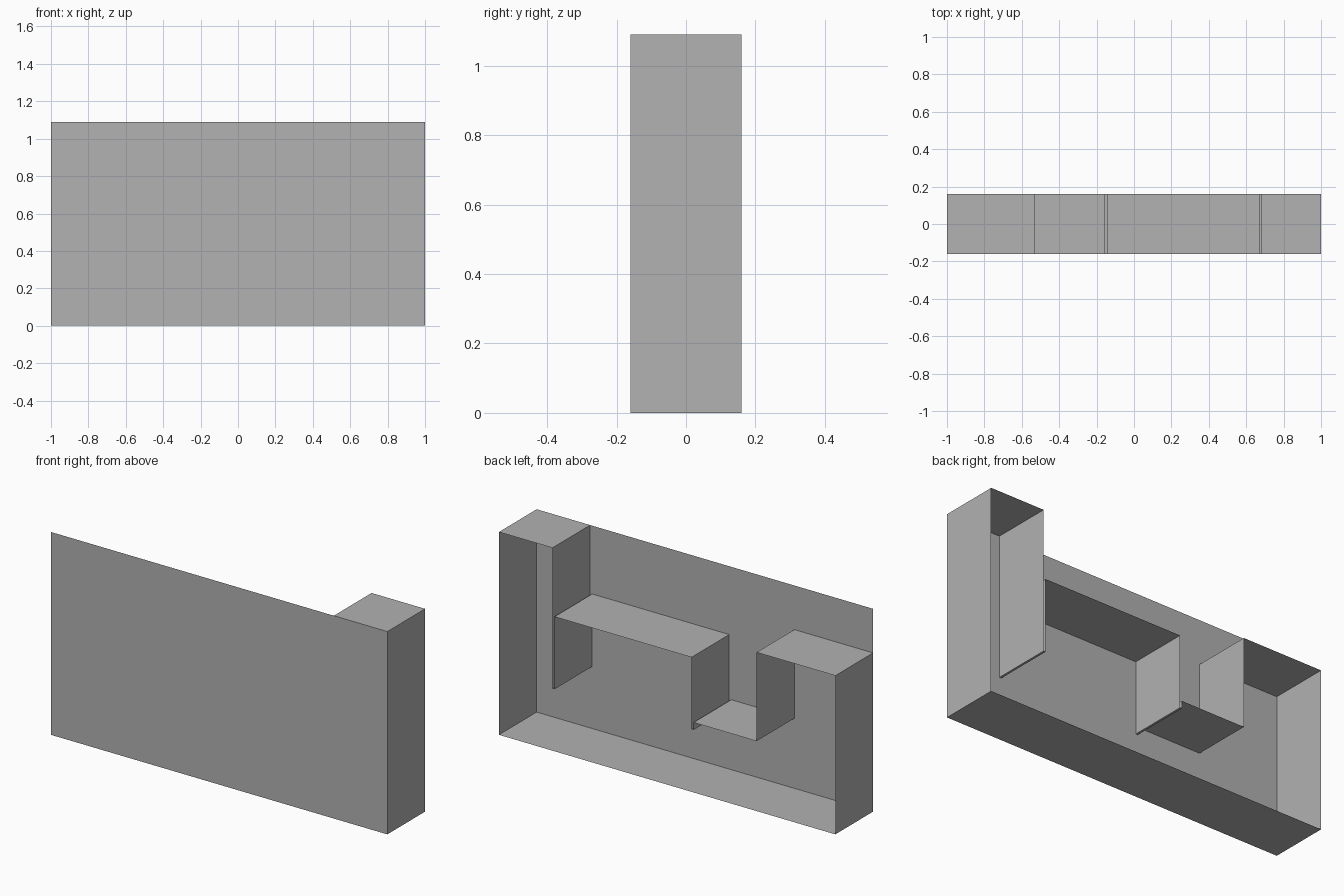
import bpy
import bmesh

cube = bpy.data.objects.get("Cube")
if cube:
    bpy.data.objects.remove(cube, do_unlink=True)

HALF_DEPTH = 0.16
HEIGHT = 1.09

grey = bpy.data.materials.new("plain grey")
grey.use_nodes = True
colour = (0.445, 0.445, 0.445, 1)
grey.diffuse_color = colour
grey.node_tree.nodes["Principled BSDF"].inputs["Base Color"].default_value = colour


def finish(name, bm):
    mesh = bpy.data.meshes.new(name)
    bm.to_mesh(mesh)
    bm.free()
    mesh.materials.append(grey)
    obj = bpy.data.objects.new(name, mesh)
    bpy.context.collection.objects.link(obj)
    return obj


def ribbon(name, profile):
    """Sweep an x-z profile from front to back as a thin open sheet."""
    bm = bmesh.new()
    front = [bm.verts.new((x, -HALF_DEPTH, z)) for x, z in profile]
    back = [bm.verts.new((x, HALF_DEPTH, z)) for x, z in profile]
    for i in range(len(profile) - 1):
        bm.faces.new((front[i], back[i], back[i + 1], front[i + 1]))
    return finish(name, bm)


# Full rectangular front panel
bm = bmesh.new()
corners = [(-1, 0), (1, 0), (1, HEIGHT), (-1, HEIGHT)]
bm.faces.new([bm.verts.new((x, -HALF_DEPTH, z)) for x, z in corners])
finish("front_panel", bm)

# Stepped sheet: tall pier, narrow drop, raised shelf, low shelf, end block
ribbon("stepped_shell", [
    (1, 0), (1, HEIGHT), (0.682, HEIGHT), (0.682, 0.333),
    (0.67, 0.333), (0.67, 0.723), (-0.145, 0.723), (-0.145, 0.336),
    (-0.157, 0.336), (-0.157, 0.376), (-0.532, 0.376), (-0.532, 0.853),
    (-1, 0.853), (-1, 0)])

# Floor sheet, divided below the drops
ribbon("floor", [(-1, 0), (-0.157, 0), (-0.145, 0), (0.67, 0), (1, 0)])
